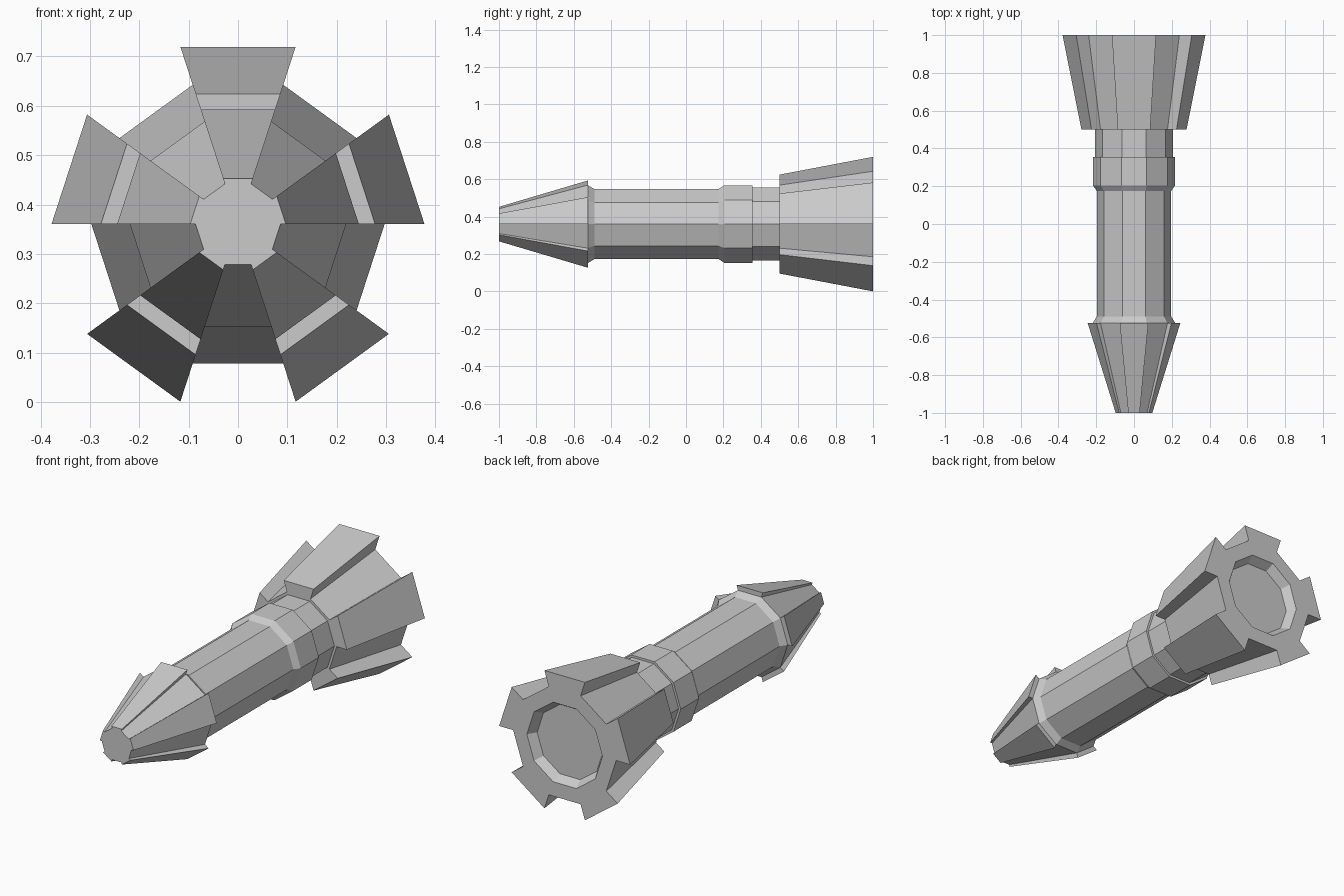
import bpy, bmesh
from math import sin, cos, radians

if "Cube" in bpy.data.objects:
    bpy.data.objects.remove(bpy.data.objects["Cube"])

AXIS_Z = 0.36  # height of the long axis


def ring_points(y, r_fin, r_gap):
    """Decagon ring whose alternate faces sit at r_fin and r_gap."""
    pts = []
    for k in range(10):
        a = radians(36 * k)
        radii = (r_gap, r_fin) if k % 2 == 0 else (r_fin, r_gap)
        pts += [(r * cos(a), y, AXIS_Z + r * sin(a)) for r in radii]
    return pts


def loft(name, sections, cap_front=False, cap_back=False):
    """Join a row of (y, r_fin, r_gap) rings into one flat-shaded part."""
    bm = bmesh.new()
    rings = [[bm.verts.new(p) for p in ring_points(*s)] for s in sections]
    for a, b in zip(rings, rings[1:]):
        for i in range(20):
            j = (i + 1) % 20
            bm.faces.new((a[i], b[i], b[j], a[j]))
    if cap_front:
        bm.faces.new(rings[0])
    if cap_back:
        bm.faces.new(rings[-1][::-1])
    bmesh.ops.remove_doubles(bm, verts=bm.verts, dist=0.0005)
    mesh = bpy.data.meshes.new(name)
    bm.to_mesh(mesh)
    bm.free()
    obj = bpy.data.objects.new(name, mesh)
    bpy.context.collection.objects.link(obj)
    return obj


# Tapered nose with five raised panels
loft("nose", [(-1, 0.097, 0.086), (-0.525, 0.245, 0.219),
              (-0.525, 0.219, 0.219)], cap_front=True)

# Barrel with chamfered shoulder, collar ring and neck
profile = [(-0.525, 0.219), (-0.49, 0.197), (0.175, 0.197), (0.205, 0.218),
           (0.355, 0.218), (0.355, 0.206), (0.5, 0.206)]
loft("body", [(y, r, r) for y, r in profile])

# Flared tail with five fins and a shallow recess in the back
loft("tail", [(0.5, 0.206, 0.206), (0.5, 0.278, 0.219), (1, 0.378, 0.297),
              (1, 0.218, 0.218), (0.955, 0.19, 0.19)], cap_back=True)
